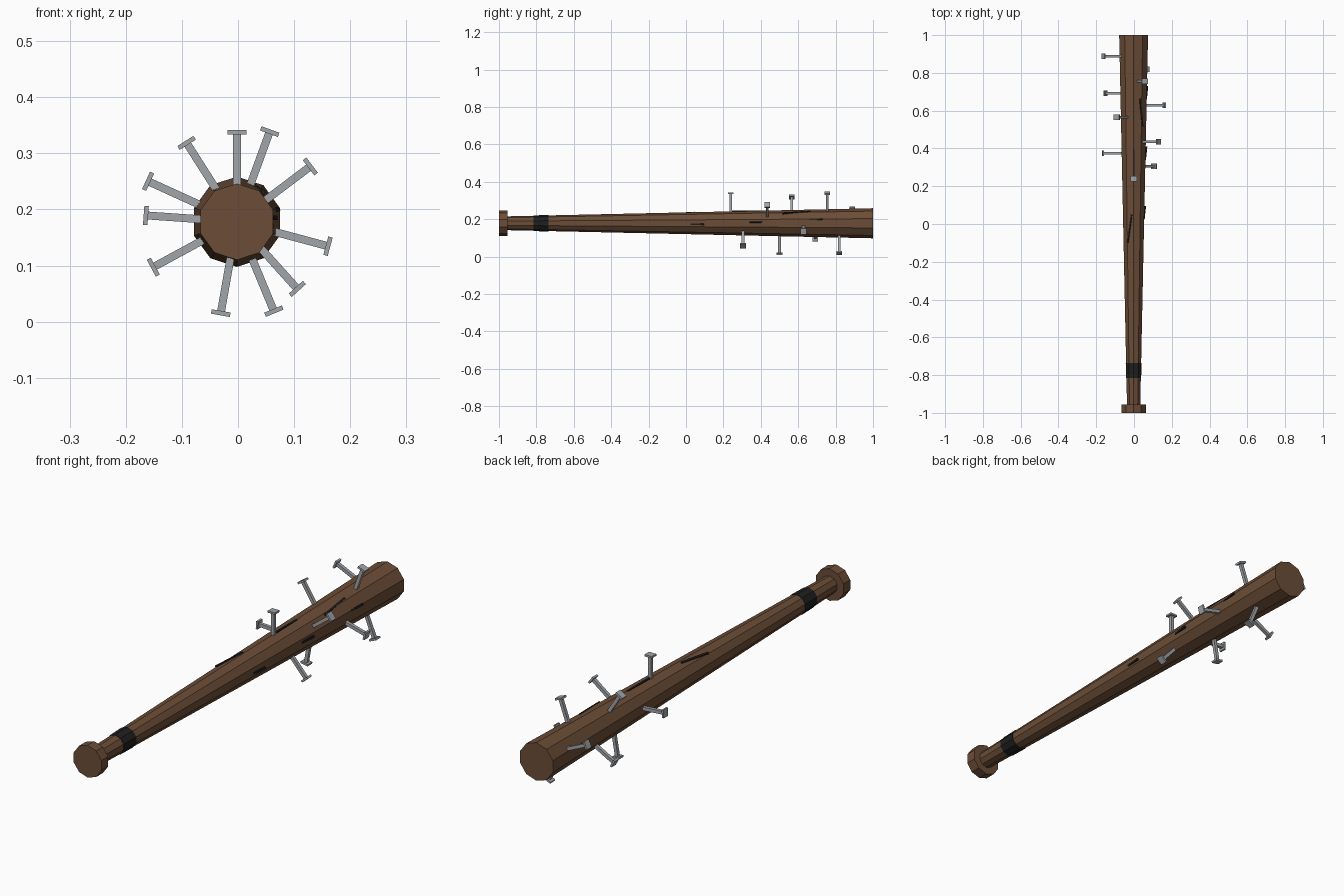
import bpy, bmesh, math
from mathutils import Matrix, Vector

cube = bpy.data.objects.get("Cube")
if cube:
    bpy.data.objects.remove(cube, do_unlink=True)

AXIS = Vector((-0.002, 0, 0.178))
SIDES = 10


def material(name, rgb):
    m = bpy.data.materials.new(name)
    m.use_nodes = True
    m.diffuse_color = (*rgb, 1)
    m.node_tree.nodes["Principled BSDF"].inputs["Base Color"].default_value = (*rgb, 1)
    return m


wood = material("brown wood", (0.15, 0.075, 0.038))
black = material("black tape", (0.014, 0.014, 0.014))
steel = material("grey steel", (0.36, 0.38, 0.40))


def finish(name, bm, mat):
    bmesh.ops.recalc_face_normals(bm, faces=bm.faces)
    me = bpy.data.meshes.new(name)
    bm.to_mesh(me)
    bm.free()
    me.materials.append(mat)
    ob = bpy.data.objects.new(name, me)
    bpy.context.collection.objects.link(ob)
    return ob


def radius(y):
    """Radius of the tapered shaft at y."""
    return 0.037 + (y + 0.955) * 0.0222


def turned(name, profile, mat):
    """Ten-sided solid along y from (y, radius) pairs."""
    bm = bmesh.new()
    rings = []
    for y, r in profile:
        angles = [2 * math.pi * i / SIDES for i in range(SIDES)]
        rings.append([bm.verts.new(AXIS + Vector((r * math.sin(a), y, r * math.cos(a))))
                      for a in angles])
    for a, b in zip(rings, rings[1:]):
        for i in range(SIDES):
            j = (i + 1) % SIDES
            bm.faces.new((a[i], a[j], b[j], b[i]))
    bm.faces.new(rings[0])
    bm.faces.new(rings[-1])
    return finish(name, bm, mat)


def add_box(bm, size, matrix):
    bmesh.ops.create_cube(bm, size=1, matrix=matrix @ Matrix.Diagonal((*size, 1)))


def outward(angle, y):
    """Frame on the axis whose local z points out at an angle from +x."""
    return (Matrix.Translation(AXIS + Vector((0, y, 0)))
            @ Matrix.Rotation(math.radians(90 - angle), 4, 'Y'))


# Bat body with pommel, and the tape band
turned("bat_body", [(-1, 0.068), (-0.955, 0.068), (-0.955, radius(-0.955)),
                    (1, radius(1))], wood)
turned("grip_tape", [(-0.815, radius(-0.815) + 0.002),
                     (-0.735, radius(-0.735) + 0.002)], black)

# Nails: (angle, position along the bat)
nails = [(90, 0.24), (70, 0.755), (37, 0.435), (-15, 0.628), (-48, 0.305), (-67.5, 0.82),
         (-100, 0.5), (-151.5, 0.692), (176, 0.375), (155.5, 0.888), (122.5, 0.565)]
for n, (angle, y) in enumerate(nails, 1):
    bm = bmesh.new()
    frame = outward(angle, y)
    r = radius(y)
    add_box(bm, (0.014, 0.014, 0.12), frame @ Matrix.Translation((0, 0, r + 0.035)))
    add_box(bm, (0.034, 0.030, 0.008), frame @ Matrix.Translation((0, 0, r + 0.096)))
    finish(f"nail_{n}", bm, steel)

# Cracks: (angle, position, length, turn on the surface, lift of the far end)
cracks = [(112, -0.025, 0.15, -9, 0), (90, 0.32, 0.15, 0, 0), (55, 0.59, 0.15, 6, 0),
          (-6, 0.06, 0.07, 0, 6), (6, 0.375, 0.07, 0, 6), (17, 0.695, 0.07, 0, 6)]
for n, (angle, y, length, turn, lift) in enumerate(cracks, 1):
    bm = bmesh.new()
    frame = (outward(angle, y) @ Matrix.Translation((0, 0, radius(y) - 0.002))
             @ Matrix.Rotation(math.radians(turn), 4, 'Z')
             @ Matrix.Rotation(math.radians(lift), 4, 'X'))
    add_box(bm, (0.008, length, 0.009), frame)
    finish(f"crack_{n}", bm, black)
